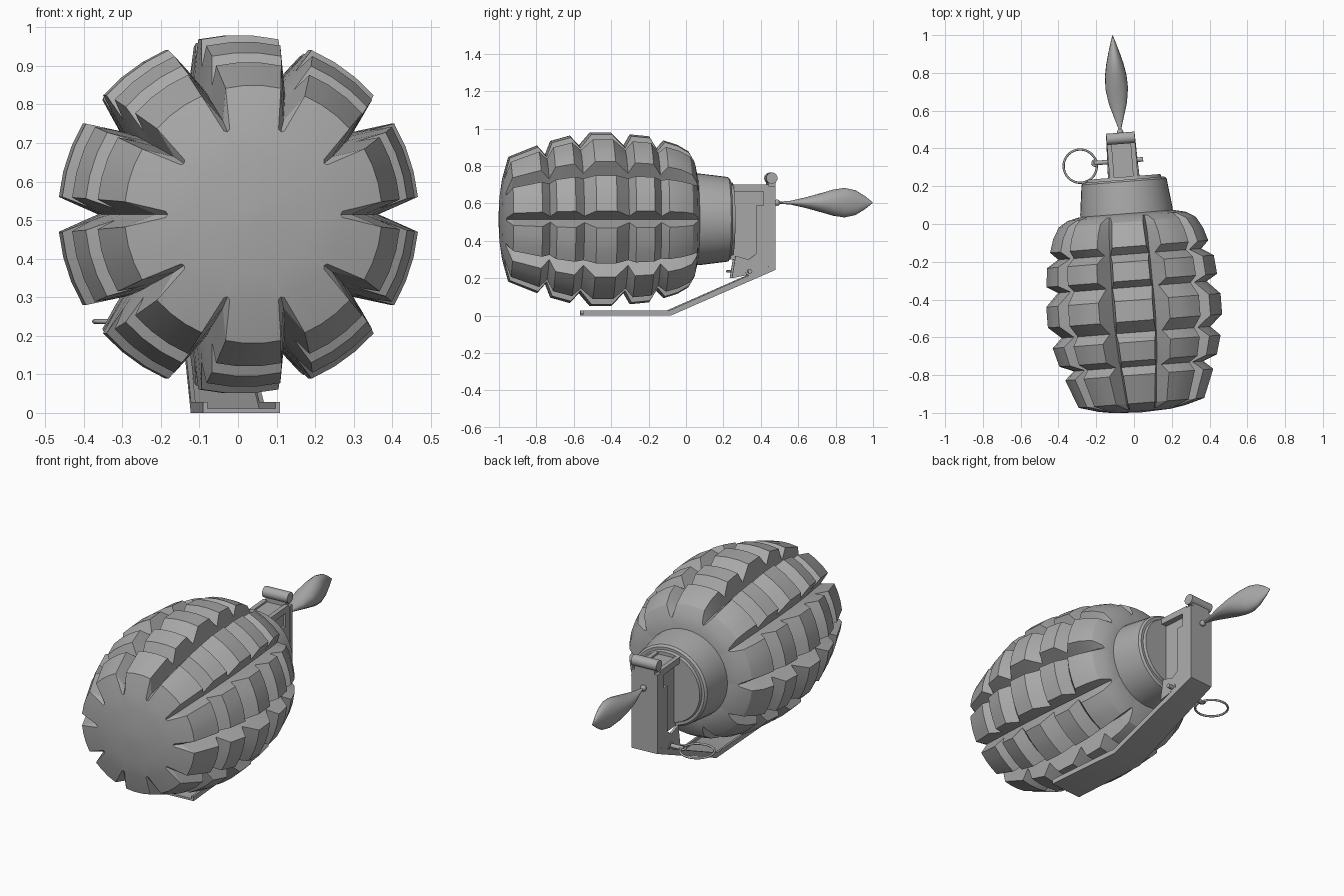
import bpy, bmesh, math
from mathutils import Matrix, Vector

cube = bpy.data.objects.get("Cube")
if cube:
    bpy.data.objects.remove(cube, do_unlink=True)

metal = bpy.data.materials.new("grey metal")
metal.use_nodes = True
COLOR = (0.4, 0.4, 0.4, 1)
metal.diffuse_color = COLOR
metal.node_tree.nodes["Principled BSDF"].inputs["Base Color"].default_value = COLOR

# Whole model is turned slightly about the vertical
PLACE = Matrix.Translation((-0.035, 0, 0)) @ Matrix.Rotation(math.radians(4.5), 4, 'Z')
AXIS = 0.515


def finish(name, bm, angle=30):
    bmesh.ops.recalc_face_normals(bm, faces=bm.faces)
    bm.transform(PLACE)
    mesh = bpy.data.meshes.new(name)
    bm.to_mesh(mesh)
    bm.free()
    mesh.materials.append(metal)
    obj = bpy.data.objects.new(name, mesh)
    bpy.context.collection.objects.link(obj)
    bpy.ops.object.select_all(action='DESELECT')
    obj.select_set(True)
    bpy.context.view_layer.objects.active = obj
    bpy.ops.object.shade_smooth_by_angle(angle=math.radians(angle))
    return obj


def loft(name, rings, angle=30, closed=False):
    """Skin a list of equally long point loops and cap the ends."""
    bm = bmesh.new()
    loops = [[bm.verts.new(p) for p in ring] for ring in rings]
    pairs = list(zip(loops, loops[1:]))
    if closed:
        pairs.append((loops[-1], loops[0]))
    for a, b in pairs:
        n = len(a)
        for i in range(n):
            j = (i + 1) % n
            bm.faces.new((a[i], a[j], b[j], b[i]))
    if not closed:
        bm.faces.new(loops[0])
        bm.faces.new(loops[-1])
    bmesh.ops.remove_doubles(bm, verts=bm.verts, dist=0.0002)
    return finish(name, bm, angle)


def prism(name, profile, x0, x1):
    """Extrude a (y, z) outline sideways."""
    return loft(name, [[(x, y, z) for y, z in profile] for x in (x0, x1)])


def box(name, x0, x1, y0, y1, z0, z1):
    return prism(name, [(y0, z0), (y1, z0), (y1, z1), (y0, z1)], x0, x1)


def ellipse(y, rx, rz, z=AXIS, n=40):
    return [(rx * math.cos(2 * math.pi * i / n), y, z + rz * math.sin(2 * math.pi * i / n))
            for i in range(n)]


def rod(name, start, end, radius, n=16):
    start, end = Vector(start), Vector(end)
    turn = (end - start).to_track_quat('Z', 'Y')
    circle = [turn @ Vector((radius * math.cos(2 * math.pi * i / n),
                             radius * math.sin(2 * math.pi * i / n), 0)) for i in range(n)]
    return loft(name, [[p + c for c in circle] for p in (start, end)])


# Segmented body: (y, lobe radius, groove radius, lobe half angle)
TOP, LOW = 12.4, 15.5
BODY = [
    (-1.0, 0.001, 0.001, TOP), (-0.993, 0.15, 0.15, TOP), (-0.98, 0.23, 0.225, 16),
    (-0.95, 0.335, 0.255, TOP), (-0.80, 0.395, 0.30, TOP), (-0.755, 0.345, 0.31, LOW),
    (-0.725, 0.42, 0.325, TOP), (-0.625, 0.448, 0.345, TOP), (-0.575, 0.395, 0.35, LOW),
    (-0.515, 0.465, 0.36, TOP), (-0.405, 0.465, 0.36, TOP), (-0.335, 0.395, 0.355, LOW),
    (-0.30, 0.455, 0.35, TOP), (-0.20, 0.445, 0.345, TOP), (-0.16, 0.38, 0.34, LOW),
    (-0.12, 0.422, 0.335, TOP), (-0.05, 0.40, 0.33, TOP), (0.01, 0.365, 0.315, 13),
    (0.04, 0.315, 0.30, 16), (0.055, 0.25, 0.25, 16),
]
rings = []
for y, lobe, groove, half in BODY:
    ring = []
    for k in range(10):
        for offset, r in ((-18, groove), (-half, lobe), (-half / 3, lobe), (half / 3, lobe), (half, lobe)):
            a = math.radians(90 + 36 * k + offset)
            ring.append((r * math.cos(a), y, AXIS + r * math.sin(a)))
    rings.append(ring)
loft("segmented_body", rings, 22)

# Tapered neck with a recessed cap disc
NECK = [(0.03, 0.247), (0.07, 0.245), (0.225, 0.226), (0.235, 0.215), (0.235, 0.20), (0.25, 0.195)]
loft("neck", [ellipse(y, r, r) for y, r in NECK])

# Fuse housing behind the neck
box("fuse_core", -0.042, 0.042, 0.23, 0.46, 0.30, 0.665)
box("bracket_top", -0.075, 0.075, 0.24, 0.475, 0.665, 0.69)
CHEEK = [(0.24, 0.20), (0.36, 0.225), (0.46, 0.26), (0.46, 0.67), (0.41, 0.67),
         (0.41, 0.59), (0.37, 0.59), (0.37, 0.33), (0.33, 0.30), (0.26, 0.32)]
for side, sign in (("left", 1), ("right", -1)):
    prism(side + "_bracket_cheek", CHEEK, sign * 0.062, sign * 0.075)
    box(side + "_top_rail", sign * 0.05, sign * 0.075, 0.24, 0.44, 0.68, 0.70)
rod("hinge_roller", (-0.075, 0.455, 0.735), (0.075, 0.455, 0.735), 0.03, 24)
box("roller_seat", -0.06, 0.06, 0.435, 0.475, 0.68, 0.73)

# Safety lever: a bent strip with two raised lips, wider at the free end
PATH = [(-0.56, 0.0, 0.1), (-0.09, 0.0, 0.095), (0.475, 0.245, 0.076), (0.475, 0.69, 0.076)]
INNER = [(-0.56, 0.012), (-0.09, 0.012), (0.462, 0.255), (0.462, 0.69)]
LIP = [(-0.56, 0.028), (-0.095, 0.028), (0.45, 0.268), (0.45, 0.69)]


def strip(name, inner, inset):
    """Sweep a rectangle along the lever; inset gives its x limits from the half width."""
    loops = []
    for (y, z, w), (yi, zi) in zip(PATH, inner):
        x0, x1 = inset(w)
        loops.append([(x0, y, z), (x1, y, z), (x1, yi, zi), (x0, yi, zi)])
    loft(name, loops)


strip("lever_strip", INNER, lambda w: (-w, w))
strip("lever_left_lip", LIP, lambda w: (w - 0.012, w))
strip("lever_right_lip", LIP, lambda w: (-w, -w + 0.012))

# Safety pin through the cheeks, with its pull ring
rod("safety_pin", (-0.15, 0.335, 0.237), (0.11, 0.335, 0.237), 0.012)
rod("pin_head", (-0.079, 0.335, 0.237), (0.079, 0.335, 0.237), 0.022)


def torus(name, centre, major, minor, n=36, m=8):
    c = Vector(centre)
    loops = []
    for i in range(n):
        a = 2 * math.pi * i / n
        out = Vector((math.cos(a), math.sin(a), 0))
        loops.append([c + out * (major + minor * math.cos(2 * math.pi * j / m))
                      + Vector((0, 0, minor * math.sin(2 * math.pi * j / m))) for j in range(m)])
    loft(name, loops, 60, closed=True)


torus("pull_ring", (-0.225, 0.325, 0.237), 0.088, 0.006)
torus("pin_eye", (-0.145, 0.335, 0.237), 0.014, 0.006, 16)

# Leaf-shaped tail: flat at the root, upright toward the tip
LEAF = [(0.50, 0.006, 0.006), (0.56, 0.024, 0.010), (0.64, 0.048, 0.028), (0.72, 0.060, 0.050),
        (0.79, 0.057, 0.070), (0.85, 0.046, 0.079), (0.91, 0.030, 0.066), (0.96, 0.015, 0.035),
        (1.0, 0.002, 0.003)]
loft("leaf_tail", [ellipse(y, rx, rz, 0.604, 20) for y, rx, rz in LEAF], 50)
bm = bmesh.new()
bmesh.ops.create_uvsphere(bm, u_segments=16, v_segments=10, radius=0.017,
                          matrix=Matrix.Translation((0, 0.488, 0.604)))
finish("tail_knob", bm, 60)
